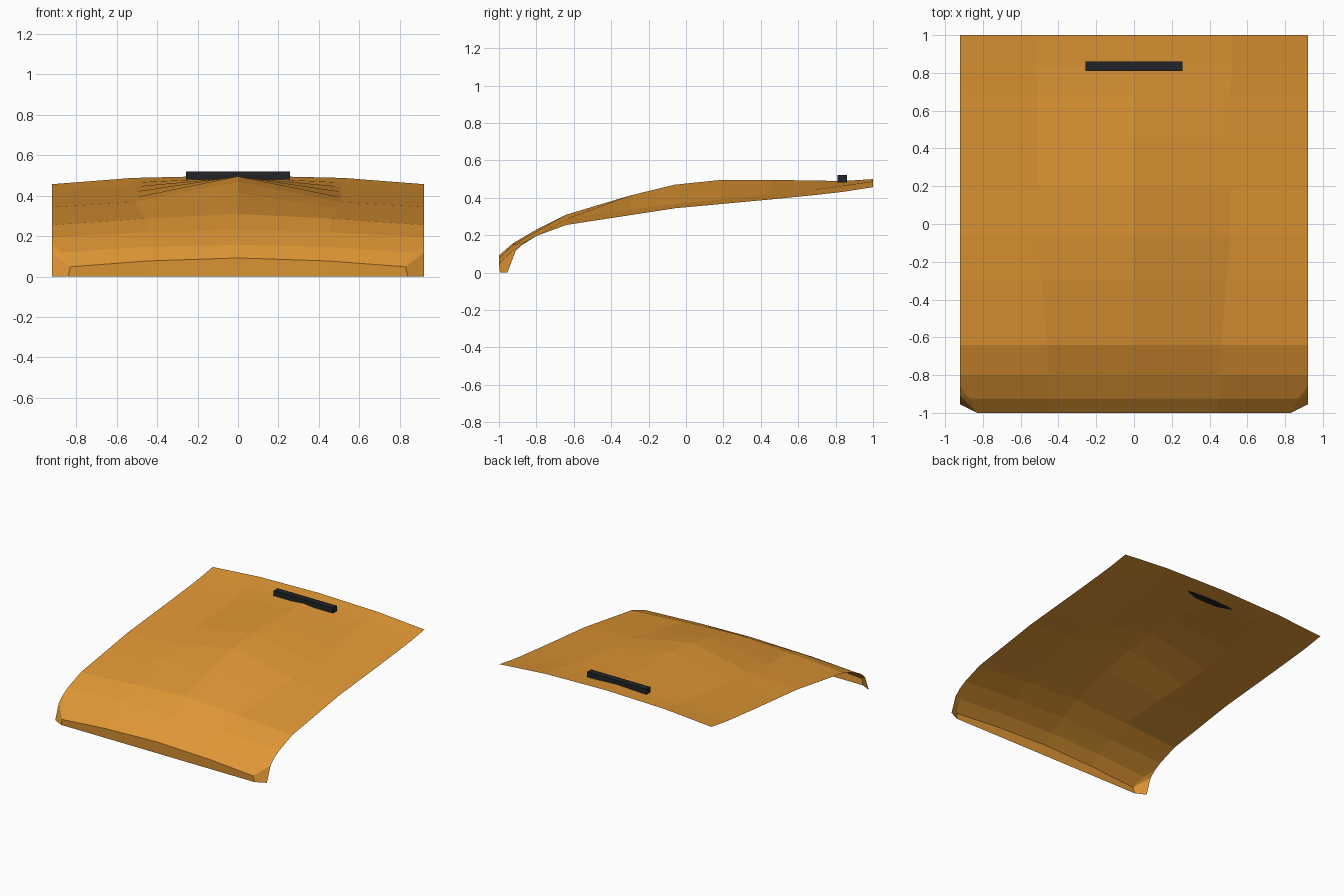
import bpy, bmesh

if "Cube" in bpy.data.objects:
    bpy.data.objects.remove(bpy.data.objects["Cube"])


def material(name, color):
    m = bpy.data.materials.new(name)
    m.diffuse_color = (*color, 1)
    m.use_nodes = True
    m.node_tree.nodes["Principled BSDF"].inputs["Base Color"].default_value = m.diffuse_color
    return m


orange = material("orange_paint", (0.75, 0.31, 0.035))
black = material("black_trim", (0.015, 0.017, 0.02))

# Cross-sections from rear to nose: y, centre height, crease x, crease height, edge height
sections = [
    (1.00, 0.500, 0.52, 0.488, 0.457),
    (0.84, 0.490, 0.52, 0.465, 0.432),
    (0.69, 0.492, 0.51, 0.445, 0.415),
    (0.46, 0.496, 0.51, 0.420, 0.392),
    (0.19, 0.496, 0.51, 0.392, 0.367),
    (-0.06, 0.470, 0.51, 0.368, 0.344),
    (-0.30, 0.412, 0.49, 0.338, 0.307),
    (-0.64, 0.310, 0.46, 0.287, 0.255),
    (-0.80, 0.230, 0.45, 0.219, 0.196),
]

bm = bmesh.new()
rows = [[bm.verts.new(p) for p in ((0, y, zc), (xm, y, zm), (0.92, y, ze))]
        for y, zc, xm, zm, ze in sections]

# Nose rows: rolled edge and front lip with a cut-off corner
nose = [
    [(0, -0.925, 0.157), (0.45, -0.925, 0.147), (0.87, -0.925, 0.118)],
    [(0, -1.0, 0.092), (0.45, -1.0, 0.077), (0.83, -1.0, 0.048)],
    [(0, -0.995, 0), (0.45, -0.995, 0), (0.84, -0.995, 0)],
]
rows += [[bm.verts.new(p) for p in r] for r in nose]
for a, b in zip(rows, rows[1:]):
    for i in range(2):
        if a is rows[8] and i == 1:
            continue
        bm.faces.new((a[i], b[i], b[i + 1], a[i + 1]))

# Corner facets
upper = bm.verts.new((0.92, -0.86, 0.163))
mid = bm.verts.new((0.92, -0.91, 0.118))
low = bm.verts.new((0.92, -0.955, 0))
shoulder, fold, lip, foot = rows[8], rows[9], rows[10], rows[11]
bm.faces.new((shoulder[1], fold[1], fold[2], upper, shoulder[2]))
bm.faces.new((fold[2], mid, upper))
bm.faces.new((fold[2], lip[2], mid))
bm.faces.new((lip[2], foot[2], low, mid))

me = bpy.data.meshes.new("hood_panel")
bm.to_mesh(me)
bm.free()
hood = bpy.data.objects.new("hood_panel", me)
bpy.context.collection.objects.link(hood)
me.materials.append(orange)
mir = hood.modifiers.new("mirror", 'MIRROR')
mir.use_axis[0] = True
mir.use_clip = True

# Black bar on the rear of the panel
bpy.ops.mesh.primitive_cube_add(size=1, location=(0, 0.835, 0.501))
bar = bpy.context.object
bar.name = "trim_bar"
bar.scale = (0.516, 0.05, 0.04)
bar.data.materials.append(black)
